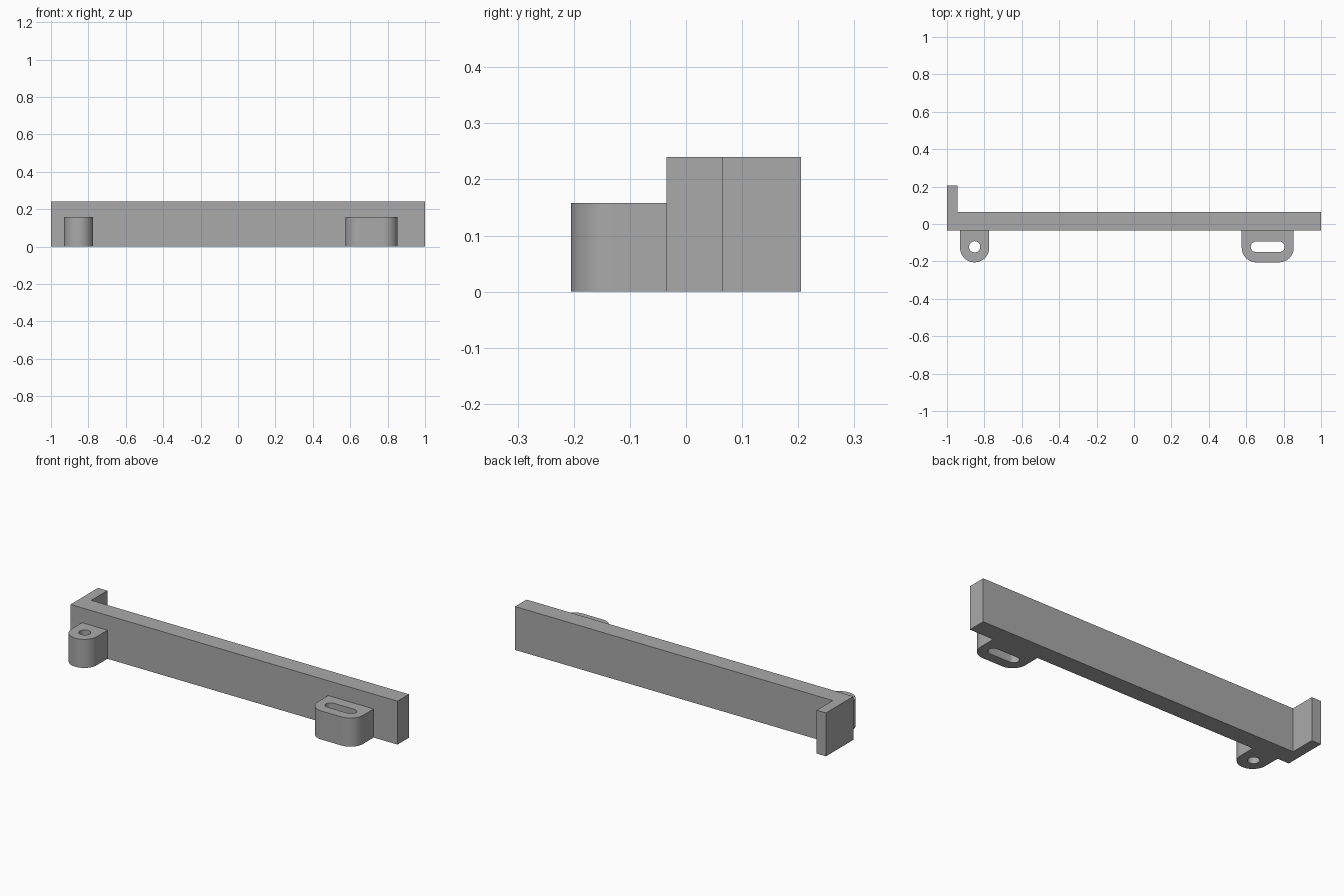
import bpy, bmesh
from math import cos, sin, pi

cube = bpy.data.objects.get("Cube")
if cube:
    bpy.data.objects.remove(cube, do_unlink=True)

grey = bpy.data.materials.new("plain grey")
grey.use_nodes = True
colour = (0.4, 0.4, 0.4, 1)
grey.diffuse_color = colour
grey.node_tree.nodes["Principled BSDF"].inputs["Base Color"].default_value = colour


def arc(cx, cy, r, start, end, steps=16):
    """Points along a circular arc, angles in half turns."""
    angles = [pi * (start + (end - start) * i / steps) for i in range(steps + 1)]
    return [(cx + r * cos(a), cy + r * sin(a)) for a in angles]


def extrude_plan(name, loops, height):
    """Fill an outline (with optional holes) and extrude it upward."""
    bm = bmesh.new()
    edges = []
    for loop in loops:
        verts = [bm.verts.new((x, y, 0)) for x, y in loop]
        edges += [bm.edges.new((v, verts[i - 1])) for i, v in enumerate(verts)]
    bmesh.ops.triangle_fill(bm, edges=edges, use_beauty=True)
    result = bmesh.ops.extrude_face_region(bm, geom=bm.faces[:], use_keep_orig=True)
    top = [g for g in result["geom"] if isinstance(g, bmesh.types.BMVert)]
    bmesh.ops.translate(bm, verts=top, vec=(0, 0, height))
    bmesh.ops.recalc_face_normals(bm, faces=bm.faces[:])
    mesh = bpy.data.meshes.new(name)
    bm.to_mesh(mesh)
    bm.free()
    mesh.materials.append(grey)
    obj = bpy.data.objects.new(name, mesh)
    bpy.context.collection.objects.link(obj)
    bpy.ops.object.select_all(action="DESELECT")
    obj.select_set(True)
    bpy.context.view_layer.objects.active = obj
    bpy.ops.object.shade_smooth_by_angle(angle=pi / 6)
    return obj


BACK, FRONT, BAR_FRONT = 0.205, -0.205, -0.035
BAR_BACK, HOOK_INNER = 0.065, -0.943

# Long bar with a short return at its right end
extrude_plan("bar_with_end_stop", [[
    (-1, BAR_FRONT), (1, BAR_FRONT), (1, BAR_BACK),
    (HOOK_INNER, BAR_BACK), (HOOK_INNER, BACK), (-1, BACK)]], 0.24)


def lug(name, x, straight, radius, hole_straight, hole_radius):
    """Rounded mounting lug with a vertical round hole or slot."""
    cy, hole_y = FRONT + radius, -0.122
    outline = [(x - straight - radius, BAR_FRONT)]
    outline += arc(x - straight, cy, radius, 1, 1.5)
    right = arc(x + straight, cy, radius, 1.5, 2)
    outline += right if straight else right[1:]
    outline.append((x + straight + radius, BAR_FRONT))
    left_half = arc(x - hole_straight, hole_y, hole_radius, 0.5, 1.5)
    right_half = arc(x + hole_straight, hole_y, hole_radius, 1.5, 2.5)
    hole = left_half + (right_half if hole_straight else right_half[1:-1])
    extrude_plan(name, [outline, hole], 0.158)


# Mounting lugs: round hole on the right, slot on the left
lug("round_hole_lug", -0.852, 0, 0.078, 0, 0.03)
lug("slotted_lug", 0.715, 0.061, 0.078, 0.063, 0.028)
